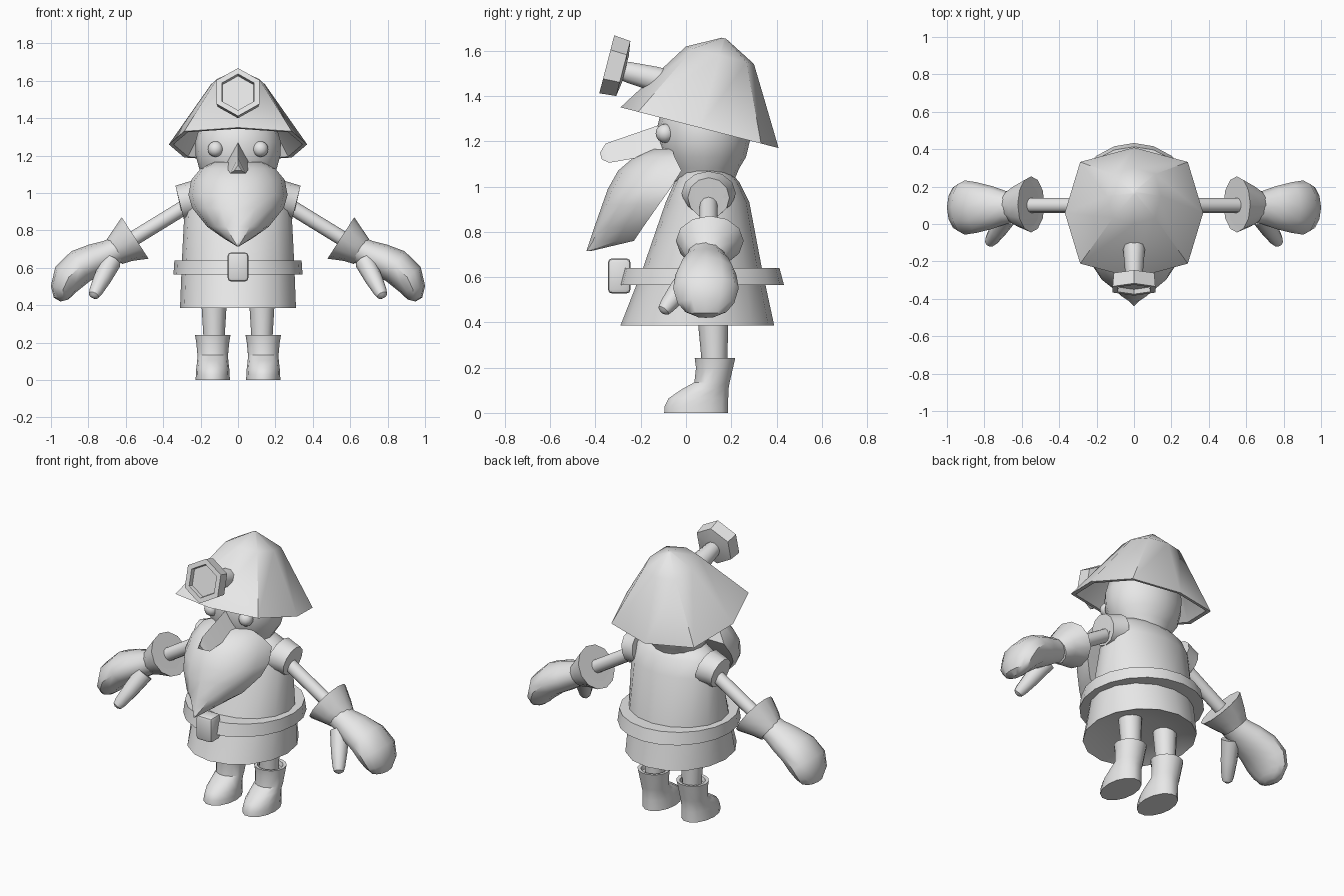
import bpy
import bmesh
import math
from mathutils import Vector

cube = bpy.data.objects.get("Cube")
if cube:
    bpy.data.objects.remove(cube, do_unlink=True)

grey = bpy.data.materials.new("plain_grey")
grey.use_nodes = True
colour = (0.8, 0.8, 0.8, 1)
grey.diffuse_color = colour
grey.node_tree.nodes["Principled BSDF"].inputs["Base Color"].default_value = colour

X, Y, Z = Vector((1, 0, 0)), Vector((0, 1, 0)), Vector((0, 0, 1))
BACK = Vector((0, 0.97, -0.25))   # backward direction of the tilted helmet
UP = Vector((0, 0.25, 0.97))
parts = []


def finish(name, bm):
    bmesh.ops.recalc_face_normals(bm, faces=bm.faces)
    mesh = bpy.data.meshes.new(name)
    bm.to_mesh(mesh)
    bm.free()
    mesh.materials.append(grey)
    obj = bpy.data.objects.new(name, mesh)
    bpy.context.collection.objects.link(obj)
    parts.append(obj)
    return obj


def ring(c, ru, rv, u=X, v=Y, n=16, phase=0.0):
    c = Vector(c)
    angles = [phase + math.tau * i / n for i in range(n)]
    return [c + u * (ru * math.cos(a)) + v * (rv * math.sin(a)) for a in angles]


def loft(name, rings, cyclic=False, side=1):
    bm = bmesh.new()
    rows = [[bm.verts.new((p[0] * side, p[1], p[2])) for p in r] for r in rings]
    n = len(rows[0])
    pairs = list(zip(rows, rows[1:]))
    if cyclic:
        pairs.append((rows[-1], rows[0]))
    else:
        bm.faces.new(rows[0])
        bm.faces.new(rows[-1])
    for a, b in pairs:
        for i in range(n):
            j = (i + 1) % n
            bm.faces.new((a[i], a[j], b[j], b[i]))
    return finish(name, bm)


def pair(name, rings):
    loft("left_" + name, rings)
    loft("right_" + name, rings, side=-1)


def tube(points, radii, n=12):
    """Rings along a path in the xz plane; radii are (in-plane, along y)."""
    pts = [Vector(p) for p in points]
    out = []
    for i, p in enumerate(pts):
        d = (pts[min(i + 1, len(pts) - 1)] - pts[max(i - 1, 0)]).normalized()
        v = d.cross(Y).normalized()
        out.append(ring(p, radii[i][1], radii[i][0], Y, v, n))
    return out


def sphere(name, centre, r):
    bm = bmesh.new()
    bmesh.ops.create_uvsphere(bm, u_segments=12, v_segments=8, radius=r)
    bmesh.ops.translate(bm, verts=bm.verts, vec=centre)
    finish(name, bm)


# Tunic: height, half width, front y, back y (recessed underside first)
tunic = [(0.43, 0.12, -0.06, 0.20), (0.41, 0.25, -0.21, 0.31),
         (0.385, 0.31, -0.29, 0.39), (0.64, 0.30, -0.19, 0.335),
         (0.93, 0.285, -0.09, 0.28), (1.02, 0.26, -0.05, 0.235),
         (1.06, 0.20, -0.03, 0.20), (1.08, 0.13, 0.0, 0.16)]
loft("tunic", [ring((0, (f + b) / 2, z), w, (b - f) / 2) for z, w, f, b in tunic])

# Belt and buckle
belt = [(0.27, 0.25, 0.565), (0.345, 0.365, 0.565), (0.34, 0.345, 0.64), (0.27, 0.25, 0.64)]
loft("belt", [ring((0, 0.068, z), rx, ry, n=20) for rx, ry, z in belt], cyclic=True)
bm = bmesh.new()
bmesh.ops.create_cube(bm, size=1)
for v in bm.verts:
    v.co = Vector((v.co.x * 0.11, v.co.y * 0.1 - 0.295, v.co.z * 0.155 + 0.605))
bmesh.ops.bevel(bm, geom=bm.edges[:], offset=0.018, segments=2, affect='EDGES', profile=0.5)
finish("buckle", bm)

# Head and eyes
head = [(1.02, 0.13), (1.08, 0.155), (1.13, 0.185), (1.2, 0.202),
        (1.27, 0.205), (1.35, 0.185), (1.43, 0.11)]
loft("head", [ring((0, 0.08, z), r * 1.12, r) for z, r in head])
for side, label in ((1, "left"), (-1, "right")):
    sphere(label + "_eye", (0.12 * side, -0.092, 1.235), 0.042)

# Nose
nose = [(-0.08, -0.08, 1.285, 1.15, 0.07), (-0.355, -0.34, 1.19, 1.105, 0.042),
        (-0.38, -0.372, 1.15, 1.12, 0.02)]
loft("nose", [[(0, yt, zt), (w, yb, zb), (-w, yb, zb)] for yt, yb, zt, zb, w in nose])

# Beard: height, half width, back y, front y
beard = [(1.165, 0.13, -0.06, -0.15), (1.13, 0.20, -0.05, -0.23),
         (1.07, 0.25, -0.02, -0.30), (0.99, 0.265, -0.07, -0.345),
         (0.92, 0.245, -0.12, -0.37), (0.82, 0.165, -0.19, -0.405),
         (0.76, 0.08, -0.23, -0.425), (0.715, 0.006, -0.42, -0.44)]
rows = []
for z, w, yb, yf in beard:
    arc = [math.pi * i / 8 for i in range(9)]
    rows.append([(w * math.cos(a), yb + (yf - yb) * math.sin(a), z) for a in arc])
loft("beard", rows)


# Helmet: hollow eight-sided shell, tilted back
def helmet_ring(y, z, rx, ry):
    pts = ring((0, 0, 0), rx, ry, X, BACK, 8)
    return [p * (1.1 if i % 2 else 1.0) + Vector((0, y, z)) for i, p in enumerate(pts)]


shell = [(0.16, 1.62, 0.02, 0.02), (0.15, 1.56, 0.12, 0.13), (0.06, 1.26, 0.345, 0.335),
         (0.06, 1.26, 0.37, 0.36), (0.15, 1.58, 0.145, 0.155), (0.168, 1.655, 0.01, 0.01)]
loft("helmet", [helmet_ring(*s) for s in shell])

# Lamp on a stem
front = Vector((0, -0.35, 1.54))
lamp = [(0.085, 0.06), (0.075, 0.125), (0.0, 0.132), (0.0, 0.1), (0.025, 0.095)]
loft("lamp", [ring(front + BACK * d, r, r, X, UP, 6, math.pi / 2) for d, r in lamp])
stem = [(0.06, 0.04), (0.1, 0.048), (0.22, 0.058), (0.42, 0.058)]
loft("lamp_stem", [ring(front - UP * 0.01 + BACK * d, r, r, X, UP, 10) for d, r in stem])

# Sleeves with an open mouth
pair("sleeve", tube([(0.22, 0.1, 0.97), (0.28, 0.1, 0.957), (0.312, 0.1, 0.95),
                     (0.312, 0.1, 0.949), (0.27, 0.1, 0.958)],
                    [(0.10, 0.12), (0.095, 0.1), (0.092, 0.092), (0.06, 0.06), (0.05, 0.05)]))

# Arms
pair("arm", tube([(0.26, 0.1, 0.94), (0.61, 0.1, 0.725)], [(0.04, 0.04)] * 2))

# Gloves: hollow cuff, mitten hand and thumb
pair("cuff", tube([(0.665, 0.1, 0.68), (0.62, 0.1, 0.715), (0.55, 0.105, 0.76),
                   (0.552, 0.105, 0.759), (0.61, 0.1, 0.72)],
                  [(0.075, 0.08), (0.095, 0.115), (0.132, 0.15), (0.11, 0.125), (0.06, 0.065)]))
hand = [(0.63, 0.705, 0.07, 0.08), (0.69, 0.675, 0.075, 0.09), (0.76, 0.645, 0.087, 0.115),
        (0.84, 0.61, 0.094, 0.135), (0.905, 0.55, 0.09, 0.145), (0.935, 0.485, 0.068, 0.125),
        (0.935, 0.445, 0.05, 0.09), (0.93, 0.425, 0.02, 0.04)]
pair("hand", tube([(x, 0.088, z) for x, z, _, _ in hand], [(a, b) for _, _, a, b in hand]))
start, tip = Vector((0.68, 0.04, 0.63)), Vector((0.775, -0.105, 0.445))
axis = (tip - start).normalized()
u = axis.cross(Z).normalized()
thumb = [(0, 0.055), (0.5, 0.047), (0.85, 0.036), (0.96, 0.028), (1, 0.012)]
pair("thumb", [ring(start.lerp(tip, t), r, r, u, axis.cross(u), 10) for t, r in thumb])

# Legs
pair("leg", [ring((0.128, y, z), r, r, n=12) for y, z, r in
             ((0.125, 0.18, 0.055), (0.125, 0.25, 0.058), (0.118, 0.45, 0.07))])

# Boots: height, half width, front y, back y (open top ends inside)
boot = [(0.0, 0.092, -0.1, 0.19), (0.03, 0.09, -0.098, 0.19), (0.065, 0.088, -0.08, 0.19),
        (0.105, 0.083, -0.02, 0.19), (0.135, 0.082, 0.035, 0.195), (0.2, 0.088, 0.042, 0.21),
        (0.242, 0.095, 0.036, 0.22), (0.24, 0.075, 0.055, 0.2), (0.215, 0.07, 0.06, 0.195)]
pair("boot", [ring((0.135, (f + b) / 2, z), w, (b - f) / 2, n=14) for z, w, f, b in boot])

# Smooth shading with kept hard edges
bpy.ops.object.select_all(action='DESELECT')
for obj in parts:
    obj.select_set(True)
bpy.context.view_layer.objects.active = parts[0]
bpy.ops.object.shade_smooth_by_angle(angle=math.radians(40))
